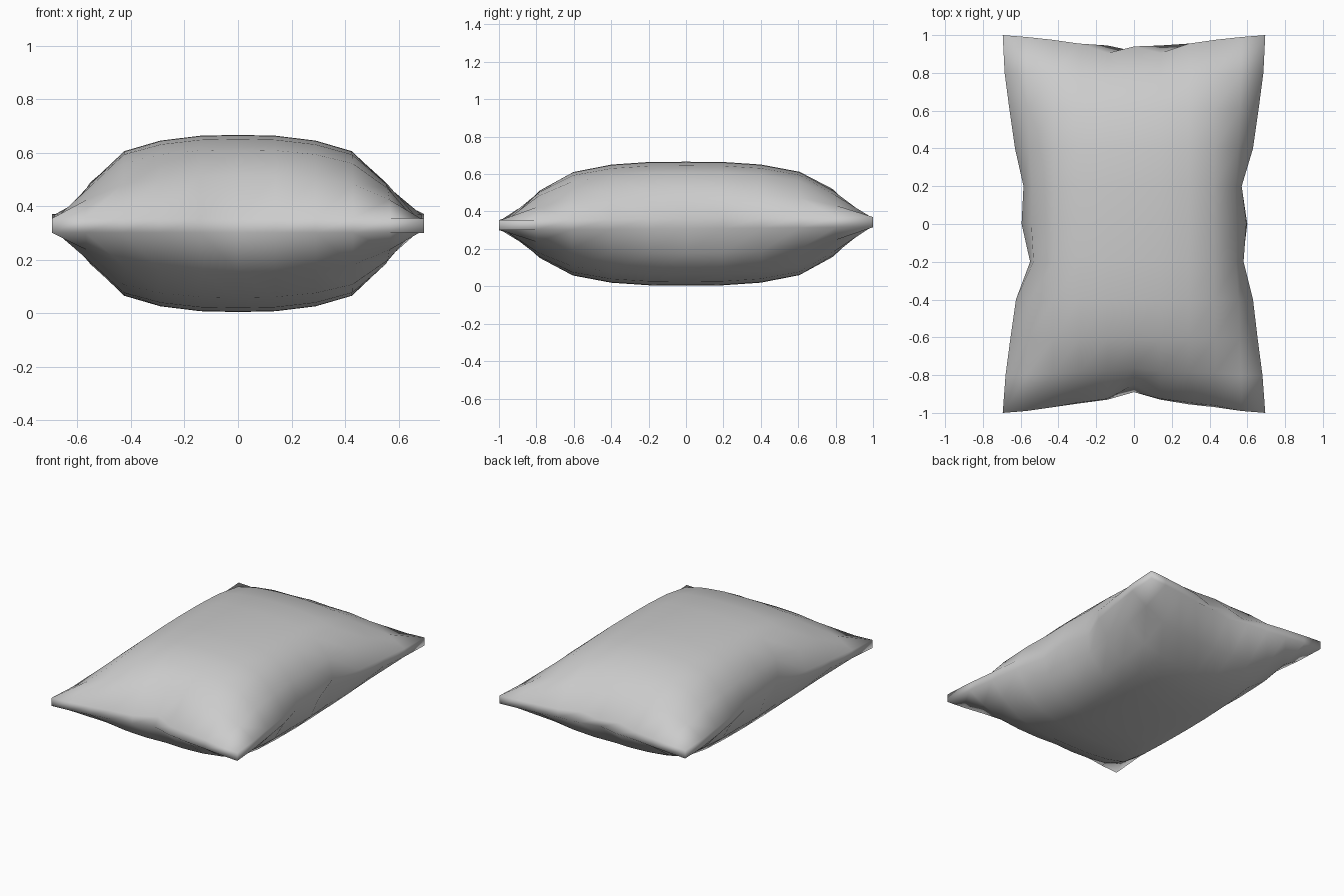
import bpy, bmesh

if "Cube" in bpy.data.objects:
    bpy.data.objects.remove(bpy.data.objects["Cube"])

# Grid lines from centre to edge, and the puff height falloff along each axis
X = [0, .14, .29, .43, .57, .695]
Y = [0, .2, .4, .61, .8, 1.0]
FX = [1, .99, .93, .80, .43, 0]
FY = [1, .995, .95, .82, .51, 0]
N = 5

# How far each seam is drawn inward (top sheet, bottom sheet), from -5 to 5
RIGHT = ([0, .015, .04, .065, .115, .10, .125, .065, .035, .01, 0],
         [0, .015, .04, .07, .12, .095, .15, .07, .035, .01, 0])
LEFT = ([0, .015, .04, .07, .145, .10, .11, .065, .035, .01, 0],
        [0, .015, .04, .075, .16, .105, .115, .07, .035, .01, 0])
FRONT = ([0, .01, .03, .055, .075, .15, .075, .055, .04, .01, 0],
         [0, .01, .03, .05, .07, .11, .07, .045, .03, .01, 0])
BACK = ([0, .01, .025, .045, .095, .06, .095, .045, .025, .01, 0],
        [0, .01, .025, .045, .055, .085, .055, .045, .025, .01, 0])


def sgn(k):
    return (k > 0) - (k < 0)


def point(i, j, sheet):
    a, b = abs(i), abs(j)
    side = (RIGHT if i > 0 else LEFT)[sheet][j + N]
    end = (BACK if j > 0 else FRONT)[sheet][i + N]
    x = sgn(i) * (X[a] - side * (a / N) ** 6)
    y = sgn(j) * (Y[b] - end * (b / N) ** 6)
    puff = .027 + .304 * FX[a] * FY[b]
    seam = .335 + .008 * y * (1 - FX[a] * FY[b])
    return x, y, seam + (puff if sheet == 0 else -puff)


# Pillow: two puffed sheets joined by a narrow seam band
bm = bmesh.new()
R = range(-N, N + 1)
v = {(i, j, s): bm.verts.new(point(i, j, s)) for i in R for j in R for s in (0, 1)}
for s in (0, 1):
    for i in range(-N, N):
        for j in range(-N, N):
            bm.faces.new([v[i, j, s], v[i + 1, j, s], v[i + 1, j + 1, s], v[i, j + 1, s]])
ring = ([(k, -N) for k in range(-N, N)] + [(N, k) for k in range(-N, N)]
        + [(-k, N) for k in range(-N, N)] + [(-N, -k) for k in range(-N, N)])
for p, q in zip(ring, ring[1:] + ring[:1]):
    bm.faces.new([v[(*p, 1)], v[(*q, 1)], v[(*q, 0)], v[(*p, 0)]])
bmesh.ops.recalc_face_normals(bm, faces=bm.faces)
for f in bm.faces:
    f.smooth = True
mesh = bpy.data.meshes.new("pillow")
bm.to_mesh(mesh)
bm.free()
pillow = bpy.data.objects.new("pillow", mesh)
bpy.context.collection.objects.link(pillow)
